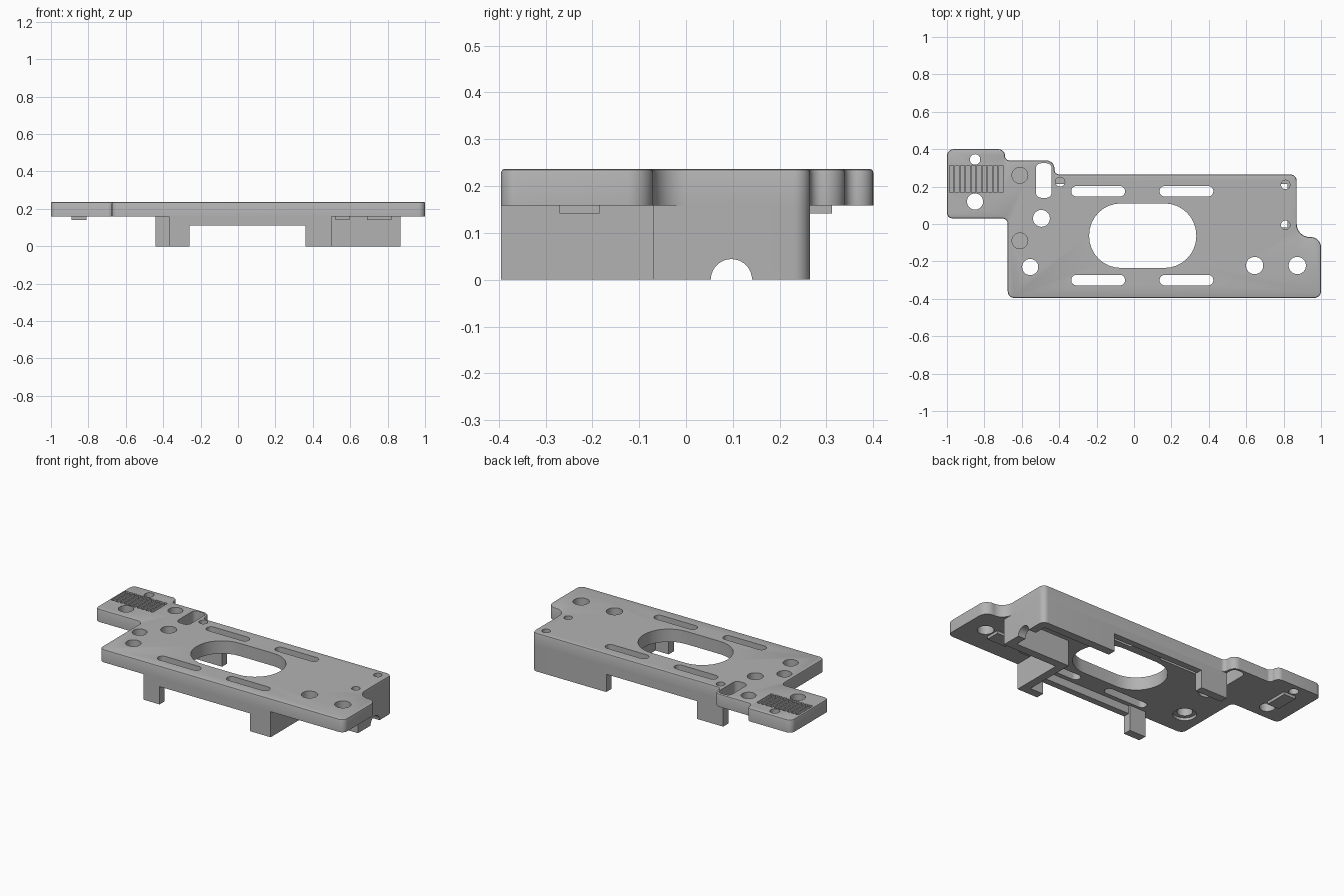
import bpy, bmesh, math
from mathutils import Vector, Matrix

cube = bpy.data.objects.get("Cube")
if cube:
    bpy.data.objects.remove(cube)

grey = bpy.data.materials.new("plain grey")
grey.use_nodes = True
grey.diffuse_color = (0.45, 0.45, 0.45, 1)
grey.node_tree.nodes["Principled BSDF"].inputs["Base Color"].default_value = grey.diffuse_color

BOTTOM, TOP = 0.158, 0.237


def rounded(corners, steps=8):
    """Right-angled outline from (x, y, radius) corners."""
    pts = []
    for i, (x, y, r) in enumerate(corners):
        p = Vector((x, y))
        if r == 0:
            pts.append(p)
            continue
        d1 = (Vector(corners[i - 1][:2]) - p).normalized()
        d2 = (Vector(corners[(i + 1) % len(corners)][:2]) - p).normalized()
        c = p + (d1 + d2) * r
        for k in range(steps + 1):
            a = math.pi / 2 * k / steps
            pts.append(c - r * (d2 * math.cos(a) + d1 * math.sin(a)))
    return pts


def rect(x0, x1, y0, y1, r=0):
    return rounded([(x0, y0, r), (x1, y0, r), (x1, y1, r), (x0, y1, r)])


def circle(x, y, r):
    return rect(x - r, x + r, y - r, y + r, r * 0.98)


def prism(bm, pts, z0, z1):
    face = bm.faces.new([bm.verts.new((p.x, p.y, z0)) for p in pts])
    out = bmesh.ops.extrude_face_region(bm, geom=[face])["geom"]
    bmesh.ops.translate(bm, vec=(0, 0, z1 - z0),
                        verts=[g for g in out if isinstance(g, bmesh.types.BMVert)])


def make(name, bm):
    bmesh.ops.recalc_face_normals(bm, faces=bm.faces)
    mesh = bpy.data.meshes.new(name)
    bm.to_mesh(mesh)
    bm.free()
    mesh.materials.append(grey)
    ob = bpy.data.objects.new(name, mesh)
    bpy.context.collection.objects.link(ob)
    return ob


def part(name, pts, z0, z1):
    bm = bmesh.new()
    prism(bm, pts, z0, z1)
    return make(name, bm)


def cut(ob, bm):
    """Subtract the cutter, apply the result and drop the cutter."""
    cutter = make("cutter", bm)
    cutter.hide_render = True
    mod = ob.modifiers.new("cut", "BOOLEAN")
    mod.operation, mod.solver, mod.object = "DIFFERENCE", "EXACT", cutter
    bpy.context.view_layer.update()
    mesh = bpy.data.meshes.new_from_object(
        ob.evaluated_get(bpy.context.evaluated_depsgraph_get()))
    ob.modifiers.clear()
    ob.data = mesh
    bpy.data.objects.remove(cutter)


# Main plate with a softened top edge
bm = bmesh.new()
prism(bm, rounded([
    (-1, 0.4, 0.035), (-0.69, 0.4, 0.034), (-0.69, 0.34, 0.024), (-0.425, 0.34, 0.045),
    (-0.425, 0.265, 0.025), (0.87, 0.265, 0.035), (0.87, -0.07, 0.07), (1, -0.07, 0.055),
    (1, -0.395, 0.035), (-0.675, -0.395, 0.035), (-0.675, 0.03, 0.03), (-1, 0.03, 0.03)]),
    BOTTOM, TOP)
rim = [e for e in bm.edges if all(v.co.z > TOP - 0.001 for v in e.verts)]
bmesh.ops.bevel(bm, geom=rim, offset=0.008, segments=2, profile=0.5, affect="EDGES")
plate = make("main_plate", bm)

# Openings: centre oval, four long slots, one short slot, round holes
bm = bmesh.new()
through = [rect(-0.24, 0.333, -0.235, 0.11, 0.17), rect(-0.525, -0.44, 0.14, 0.325, 0.03)]
for x in (-0.335, 0.137):
    for y in (0.175, -0.3):
        through.append(rect(x, x + 0.287, y - 0.028, y + 0.028, 0.027))
for x, y, r in [(-0.85, 0.345, 0.028), (-0.85, 0.12, 0.043), (-0.495, 0.03, 0.045),
                (-0.555, -0.23, 0.043), (-0.395, 0.225, 0.025), (0.645, -0.222, 0.046),
                (0.873, -0.222, 0.046), (0.81, 0.21, 0.024), (0.81, -0.005, 0.024)]:
    through.append(circle(x, y, r))
for pts in through:
    prism(bm, pts, 0.1, 0.3)
# Blind pockets and the comb of shallow grooves
for y in (0.26, -0.09):
    prism(bm, circle(-0.61, y, 0.042), 0.185, 0.3)
for i in range(10):
    x = -0.987 + 0.0295 * i
    prism(bm, rect(x, x + 0.021, 0.168, 0.312), 0.215, 0.3)
cut(plate, bm)

# Counterbore on the underside
bm = bmesh.new()
prism(bm, circle(-0.555, -0.23, 0.065), 0.1, 0.175)
cut(plate, bm)

# Deep stepped wall on one side, with a half-round cable notch
wall = part("stepped_side_wall", rounded([
    (0.36, 0.265, 0), (0.87, 0.265, 0.035), (0.87, -0.07, 0), (0.5, -0.07, 0),
    (0.5, -0.395, 0), (0.36, -0.395, 0), (0.36, -0.345, 0), (0.45, -0.345, 0),
    (0.45, -0.02, 0), (0.82, -0.02, 0), (0.82, 0.215, 0), (0.36, 0.215, 0)]), 0, BOTTOM)
bm = bmesh.new()
bmesh.ops.create_cone(bm, cap_ends=True, segments=40, radius1=0.044, radius2=0.044, depth=0.2,
                      matrix=Matrix.Translation((0.85, 0.097, 0)) @ Matrix.Rotation(math.pi / 2, 4, "Y"))
cut(wall, bm)

# Shallow skirts and legs
parts = [plate, wall]
for name, x0, x1, y0, y1, z0, z1 in [
        ("front_skirt", -0.26, 0.36, -0.395, -0.355, 0.11, BOTTOM),
        ("back_skirt", -0.26, 0.36, 0.225, 0.265, 0.11, BOTTOM),
        ("front_leg", -0.37, -0.26, -0.395, -0.345, 0, BOTTOM),
        ("back_leg", -0.44, -0.26, 0.215, 0.265, 0, BOTTOM),
        ("outer_locating_pad", 0.69, 0.82, -0.27, -0.185, 0.141, BOTTOM),
        ("inner_locating_pad", 0.52, 0.595, -0.27, -0.185, 0.141, BOTTOM),
        ("tab_locating_rib", -0.89, -0.81, 0.17, 0.312, 0.141, BOTTOM)]:
    parts.append(part(name, rect(x0, x1, y0, y1), z0, z1))

# Smooth the rounded corners while keeping edges crisp
bpy.ops.object.select_all(action="DESELECT")
for ob in parts:
    ob.select_set(True)
bpy.context.view_layer.objects.active = plate
bpy.ops.object.shade_smooth_by_angle(angle=math.radians(30))
